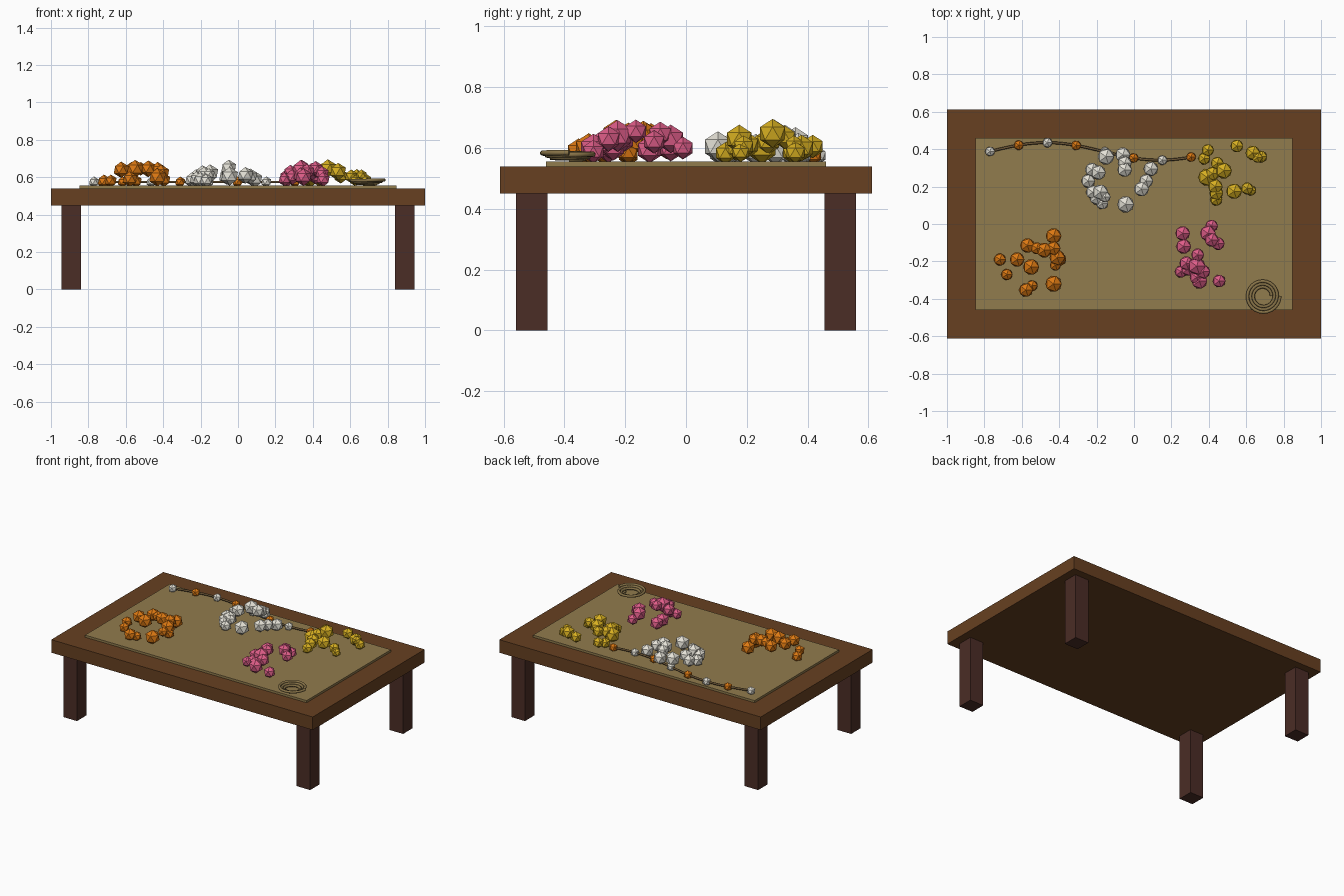
import bpy, bmesh, math
from mathutils import Matrix


def material(name, rgb):
    m = bpy.data.materials.new(name)
    m.diffuse_color = (*rgb, 1)
    return m


WOOD = material("warm brown wood", (0.135, 0.051, 0.015))
DARK = material("dark brown wood", (0.070, 0.026, 0.019))
CLOTH = material("tan cloth", (0.285, 0.200, 0.075))
ORANGE = material("orange petals", (0.72, 0.19, 0.006))
WHITE = material("white petals", (0.78, 0.76, 0.68))
YELLOW = material("yellow petals", (0.68, 0.43, 0.015))
PINK = material("pink petals", (0.74, 0.11, 0.25))
STRING = material("brown string", (0.16, 0.10, 0.04))
ROPE = material("tan rope", (0.25, 0.175, 0.065))


def finish(name, bm, mat):
    me = bpy.data.meshes.new(name)
    bm.to_mesh(me)
    bm.free()
    me.materials.append(mat)
    ob = bpy.data.objects.new(name, me)
    bpy.context.collection.objects.link(ob)
    return ob


def box(name, center, size, mat):
    bm = bmesh.new()
    bmesh.ops.create_cube(bm, size=1, matrix=Matrix.Translation(center) @ Matrix.Diagonal((*size, 1)))
    return finish(name, bm, mat)


def heap(name, balls, mat):
    """Faceted blossoms given as (x, y, z, radius)."""
    bm = bmesh.new()
    for x, y, z, r in balls:
        bmesh.ops.create_icosphere(bm, subdivisions=1, radius=r * 1.04,
                                   matrix=Matrix.Translation((x, y, z)))
    return finish(name, bm, mat)


def tube(name, points, radius, mat, smooth_path=False):
    cu = bpy.data.curves.new(name, "CURVE")
    cu.dimensions = "3D"
    cu.bevel_depth = radius
    cu.bevel_resolution = 1
    cu.use_fill_caps = True
    sp = cu.splines.new("POLY")
    sp.points.add(len(points) - 1)
    for p, co in zip(sp.points, points):
        p.co = (*co, 1)
    cu.materials.append(mat)
    ob = bpy.data.objects.new(name, cu)
    bpy.context.collection.objects.link(ob)
    return ob


# Table
box("table_top", (0, 0, 0.495), (2, 1.224, 0.09), WOOD)
for sx, side in ((-1, "left"), (1, "right")):
    for sy, end in ((-1, "front"), (1, "back")):
        box(f"{end}_{side}_leg", (sx * 0.892, sy * 0.508, 0.225), (0.104, 0.104, 0.45), DARK)
box("cloth", (0, 0, 0.547), (1.695, 0.922, 0.016), CLOTH)

# Blossom heaps
heap("orange_blossoms", [
    (-.717, -.19, .578, .035), (-.625, -.19, .64, .042), (-.68, -.27, .58, .033),
    (-.55, -.23, .645, .046), (-.57, -.115, .638, .042), (-.52, -.13, .645, .035),
    (-.48, -.14, .645, .043), (-.43, -.13, .64, .040), (-.43, -.064, .61, .045),
    (-.41, -.18, .62, .045), (-.395, -.19, .585, .035), (-.42, -.22, .60, .032),
    (-.43, -.32, .60, .047), (-.578, -.353, .59, .040), (-.545, -.33, .578, .032),
], ORANGE)
heap("white_blossoms", [
    (-.15, .36, .62, .047), (-.06, .37, .605, .043), (-.05, .29, .65, .042),
    (-.05, .325, .635, .040), (-.225, .29, .60, .040), (-.19, .275, .62, .042),
    (-.245, .23, .585, .040), (-.22, .17, .59, .040), (-.18, .17, .61, .045),
    (-.20, .14, .585, .040), (-.17, .11, .582, .035), (-.155, .145, .615, .032),
    (-.045, .105, .605, .048), (.04, .187, .61, .043), (.065, .23, .605, .040),
    (.09, .295, .588, .042),
], WHITE)
heap("yellow_blossoms", [
    (.395, .395, .60, .035), (.375, .35, .585, .035), (.55, .417, .605, .037),
    (.635, .38, .60, .042), (.68, .36, .585, .034), (.66, .355, .61, .030),
    (.445, .325, .635, .037), (.48, .285, .648, .046), (.39, .25, .60, .050),
    (.42, .27, .62, .040), (.435, .20, .61, .042), (.44, .165, .60, .040),
    (.44, .13, .583, .035), (.535, .175, .63, .045), (.605, .19, .605, .035),
    (.625, .18, .585, .030),
], YELLOW)
heap("pink_blossoms", [
    (.26, -.05, .60, .042), (.265, -.12, .595, .043), (.415, -.01, .60, .036),
    (.395, -.05, .63, .045), (.415, -.085, .645, .040), (.45, -.105, .62, .037),
    (.34, -.165, .655, .037), (.28, -.21, .625, .040), (.25, -.255, .588, .035),
    (.335, -.225, .64, .050), (.29, -.24, .60, .040), (.37, -.255, .63, .040),
    (.35, -.305, .60, .045), (.335, -.285, .61, .040), (.455, -.305, .588, .037),
], PINK)

# Garland: a wavy string with alternating beads
def garland_point(t):
    x = -0.77 + 1.075 * t
    return (x, 0.388 + 0.047 * math.sin(math.tau * (x + 0.77) / 1.21), 0.575)


tube("garland_string", [garland_point(i / 28) for i in range(29)], 0.007, STRING)
beads = [(*garland_point(i / 7), 0.028) for i in range(8)]
heap("white_beads", beads[0::2], WHITE)
heap("orange_beads", beads[1::2], ORANGE)

# Coiled rope, widening as it rises
coil = []
for i in range(73):
    t = i / 72
    a = math.tau * 3 * t
    r = 0.045 + 0.046 * t
    coil.append((0.69 + r * math.cos(a), -0.385 + r * math.sin(a), 0.563 + 0.022 * t))
tube("rope_coil", coil, 0.009, ROPE)
